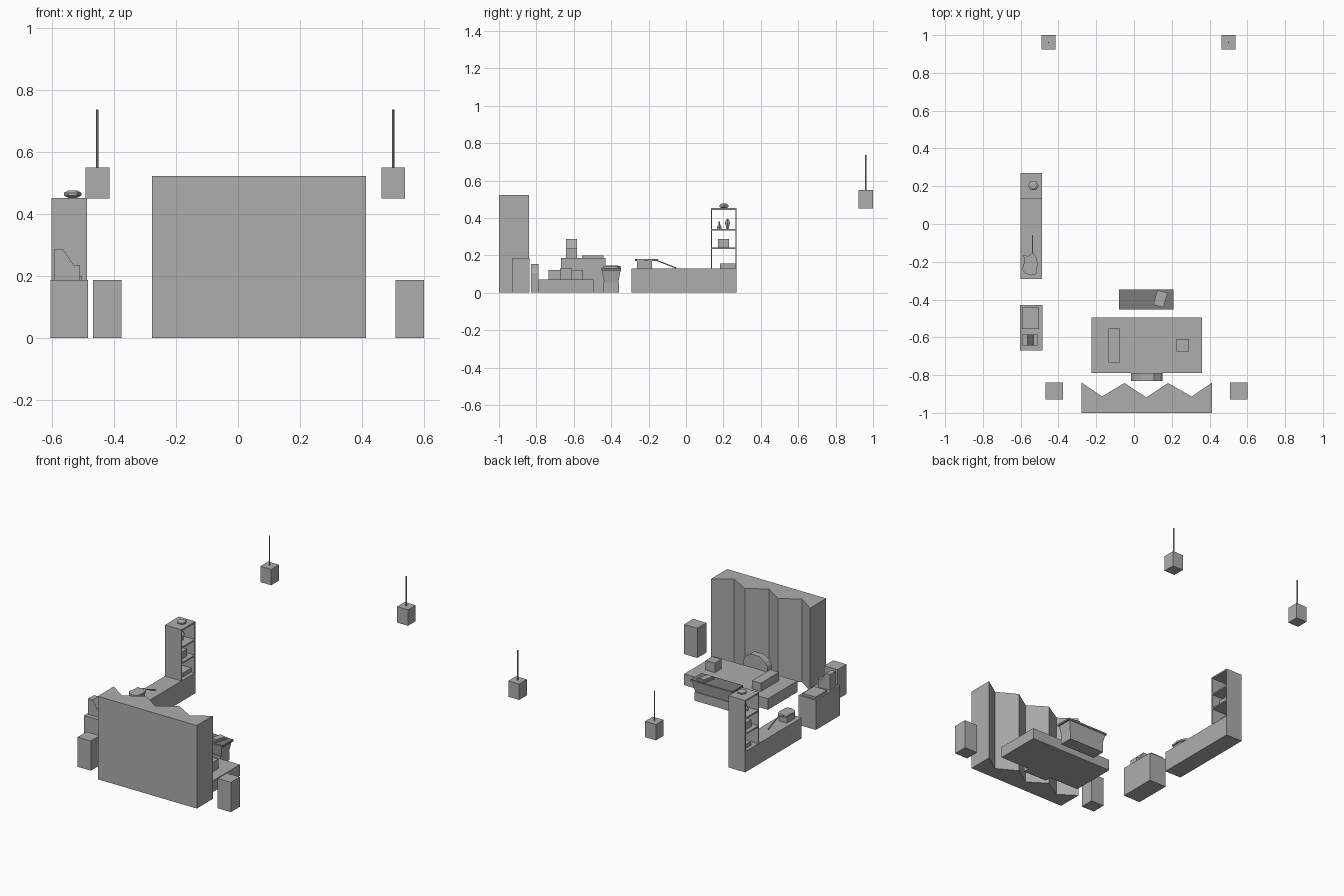
import bpy, bmesh, math
from mathutils import Vector

cube = bpy.data.objects.get("Cube")
if cube:
    bpy.data.objects.remove(cube, do_unlink=True)


def material(name, value):
    m = bpy.data.materials.new(name)
    m.use_nodes = True
    colour = (value, value, value, 1)
    m.diffuse_color = colour
    m.node_tree.nodes["Principled BSDF"].inputs["Base Color"].default_value = colour
    return m


GREY = material("mid grey", 0.42)
DARK = material("dark grey", 0.2)


def finish(name, bm, mat=GREY):
    bmesh.ops.recalc_face_normals(bm, faces=bm.faces)
    mesh = bpy.data.meshes.new(name)
    bm.to_mesh(mesh)
    bm.free()
    mesh.materials.append(mat)
    ob = bpy.data.objects.new(name, mesh)
    bpy.context.collection.objects.link(ob)
    return ob


def box(name, x, y, z, mat=GREY, taper=0):
    """Box from (min, max) ranges; taper pulls the lower rim inward."""
    bm = bmesh.new()
    bmesh.ops.create_cube(bm, size=1)
    for v in bm.verts:
        low = taper if v.co.z < 0 else 0
        sx, sy = (1 if v.co.x > 0 else -1), (1 if v.co.y > 0 else -1)
        v.co = (x[v.co.x > 0] - sx * low, y[v.co.y > 0] - sy * low, z[v.co.z > 0])
    return finish(name, bm, mat)


def prism(name, profile, axis, span):
    """Extrude a 2D profile along y or z over the given span."""
    bm = bmesh.new()
    place = (lambda a, b, t: (a, t, b)) if axis == "y" else (lambda a, b, t: (a, b, t))
    face = bm.faces.new([bm.verts.new(place(a, b, span[0])) for a, b in profile])
    grown = bmesh.ops.extrude_face_region(bm, geom=[face])["geom"]
    shift = Vector(place(0, 0, span[1] - span[0]))
    bmesh.ops.translate(bm, verts=[g for g in grown if isinstance(g, bmesh.types.BMVert)], vec=shift)
    return finish(name, bm)


def lathe(name, profile, centre, sides=6):
    """Closed turned shape from (radius, height) points."""
    bm = bmesh.new()
    rings = [[bm.verts.new((centre[0] + r * math.cos(2 * math.pi * i / sides),
                            centre[1] + r * math.sin(2 * math.pi * i / sides),
                            centre[2] + h)) for i in range(sides)] for r, h in profile]
    for a, b in zip(rings, rings[1:]):
        for i in range(sides):
            j = (i + 1) % sides
            bm.faces.new((a[i], a[j], b[j], b[i]))
    bm.faces.new(rings[0])
    bm.faces.new(rings[-1])
    return finish(name, bm)


# Folded backdrop wall
folds = [(-0.277, -0.84), (-0.17, -0.913), (-0.05, -0.842), (0.065, -0.918),
         (0.18, -0.842), (0.305, -0.913), (0.413, -0.84)]
prism("folded_wall", [(-0.277, -1), *folds, (0.413, -1)], "z", (0, 0.523))

# Side pedestals and hanging lamps
for side, px, lx in (("right", -0.422, -0.453), ("left", 0.554, 0.5)):
    box(side + "_pedestal", (px - 0.046, px + 0.046), (-0.928, -0.838), (0, 0.187))
    box(side + "_lamp", (lx - 0.038, lx + 0.038), (0.923, 1), (0.45, 0.55))
    lathe(side + "_lamp_rod", [(0.004, 0), (0.004, 0.187)], (lx, 0.961, 0.55))

# Stage platform with seat back and blocks
box("platform", (-0.224, 0.36), (-0.788, -0.495), (0, 0.07))
prism("seat_back", [(-0.015, 0), (-0.015, 0.105), (0, 0.127), (0.04, 0.153),
                    (0.105, 0.153), (0.14, 0.127), (0.15, 0.105), (0.15, 0)],
      "y", (-0.83, -0.788))
box("long_block", (-0.135, -0.073), (-0.734, -0.552), (0.07, 0.122))
box("small_block", (0.226, 0.29), (-0.674, -0.61), (0.07, 0.13))

# Flared counter in front of the platform
box("counter_base", (-0.06, 0.19), (-0.443, -0.357), (0, 0.055))
box("counter_body", (-0.072, 0.202), (-0.45, -0.35), (0.055, 0.12), taper=0.012)
box("counter_top", (-0.08, 0.21), (-0.453, -0.347), (0.12, 0.132), DARK)
tray = box("tray", (-0.028, 0.028), (-0.04, 0.04), (0, 0.01))
inlay = box("tray_inlay", (-0.018, 0.018), (-0.03, 0.03), (0.01, 0.013))
for ob in (tray, inlay):
    ob.location = (0.14, -0.396, 0.132)
    ob.rotation_euler.z = math.radians(-15)

# Cash desk with register
box("desk", (-0.604, -0.484), (-0.669, -0.43), (0, 0.187))
box("desk_pad", (-0.594, -0.503), (-0.555, -0.441), (0.187, 0.2))
prism("register", [(-0.594, 0.187), (-0.594, 0.286), (-0.564, 0.286),
                   (-0.531, 0.236), (-0.51, 0.236), (-0.51, 0.187)],
      "y", (-0.642, -0.584))

# Long low cabinet with open shelf tower
box("low_cabinet", (-0.602, -0.487), (-0.291, 0.271), (0, 0.13))
for name, y in (("front", 0.133), ("back", 0.265)):
    box("tower_%s_panel" % name, (-0.602, -0.487), (y, y + 0.006), (0.13, 0.45))
for i, z in enumerate((0.234, 0.332, 0.443)):
    box("tower_shelf_%d" % (i + 1), (-0.602, -0.487), (0.133, 0.271), (z, z + 0.009))

# Objects on the shelves
box("bottom_box", (-0.58, -0.51), (0.183, 0.266), (0.13, 0.155))
box("middle_box", (-0.575, -0.515), (0.17, 0.23), (0.243, 0.288))
lathe("small_vase", [(0.012, 0), (0.014, 0.01), (0.006, 0.022), (0.004, 0.04)],
      (-0.545, 0.178, 0.341))
lathe("tall_vase", [(0.008, 0), (0.01, 0.015), (0.016, 0.032), (0.012, 0.045), (0.006, 0.053)],
      (-0.545, 0.222, 0.341))
lathe("round_pot", [(0.013, 0), (0.028, 0.007), (0.028, 0.016), (0.014, 0.024)],
      (-0.533, 0.203, 0.452))

# Covered stand with a slanted rod
box("stand", (-0.575, -0.52), (-0.262, -0.183), (0.13, 0.17))
cover = [(-0.585, -0.165), (-0.56, -0.17), (-0.535, -0.15), (-0.518, -0.175), (-0.51, -0.21),
         (-0.517, -0.265), (-0.545, -0.272), (-0.575, -0.262), (-0.592, -0.24), (-0.58, -0.2)]
prism("stand_cover", cover, "z", (0.17, 0.181))
start, end = Vector((-0.537, -0.175, 0.18)), Vector((-0.537, -0.052, 0.132))
rod = lathe("slanted_rod", [(0.0035, 0), (0.0035, (end - start).length)], (0, 0, 0))
rod.location = start
rod.rotation_euler = (end - start).to_track_quat("Z", "Y").to_euler()
